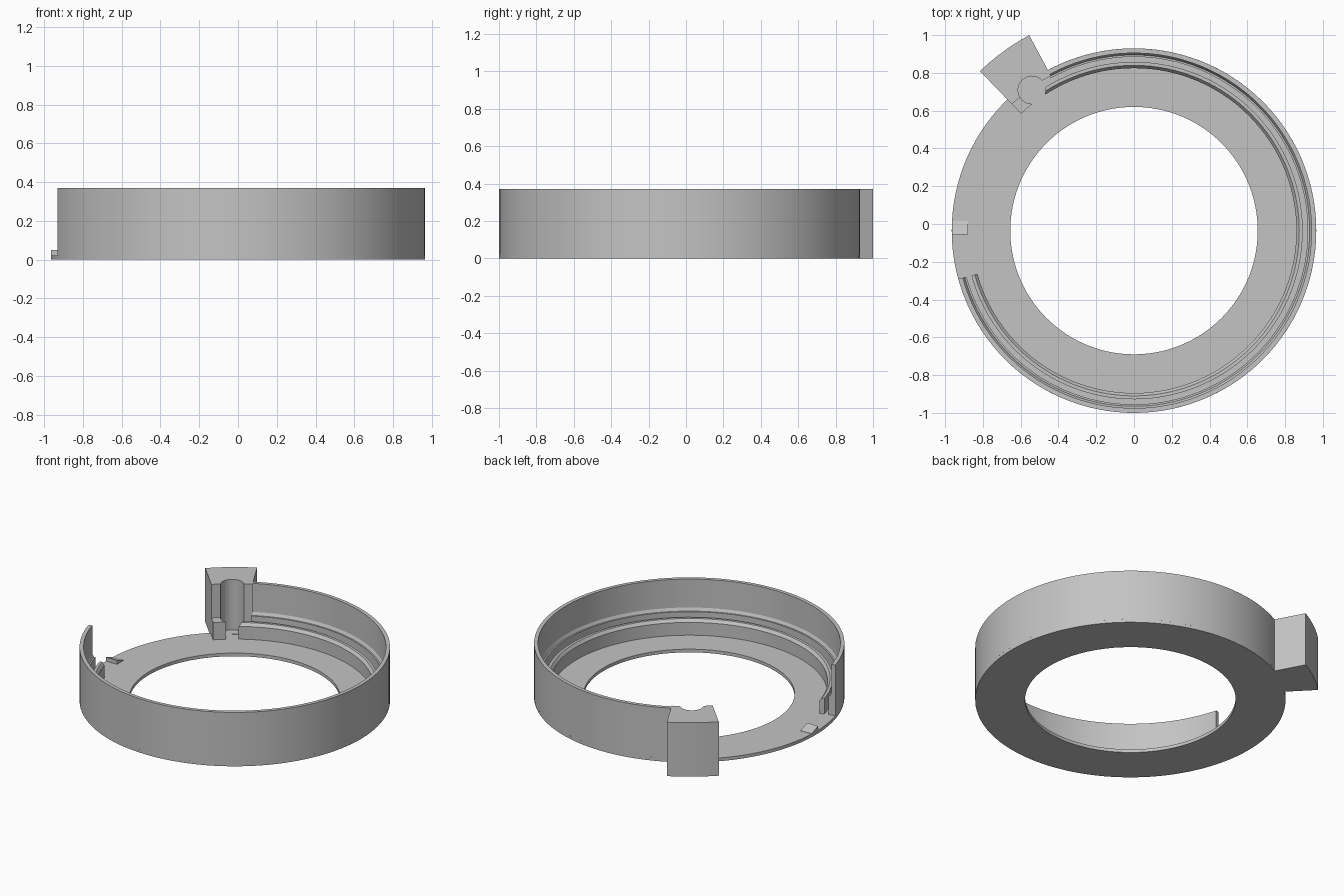
import bpy, bmesh, math
from mathutils import Vector

if "Cube" in bpy.data.objects:
    bpy.data.objects.remove(bpy.data.objects["Cube"], do_unlink=True)

CY = -0.035                      # ring axis in y
R_OUT, R_HOLE = 0.965, 0.655
FLOOR, TOP = 0.022, 0.37
WALL_START, WALL_END = -164.6, 118.6
BLOCK_START, BLOCK_END, BORE = 118.2, 134.0, 126.0

grey = bpy.data.materials.new("plain_grey")
grey.use_nodes = True
grey.diffuse_color = (0.55, 0.55, 0.55, 1)
grey.node_tree.nodes["Principled BSDF"].inputs["Base Color"].default_value = (0.55, 0.55, 0.55, 1)


def finish(name, bm):
    bmesh.ops.recalc_face_normals(bm, faces=bm.faces)
    mesh = bpy.data.meshes.new(name)
    bm.to_mesh(mesh)
    bm.free()
    mesh.materials.append(grey)
    obj = bpy.data.objects.new(name, mesh)
    bpy.context.collection.objects.link(obj)
    return obj


def polar(r, deg, z):
    a = math.radians(deg)
    return Vector((r * math.cos(a), CY + r * math.sin(a), z))


def sweep(name, profile, start, end):
    """Turn a closed (radius, z) profile about the ring axis."""
    closed = abs(end - start) >= 360
    steps = max(4, round(abs(end - start) / 3))
    bm = bmesh.new()
    rows = [[bm.verts.new(polar(r, start + (end - start) * i / steps, z)) for r, z in profile]
            for i in range(steps if closed else steps + 1)]
    n = len(profile)
    for i in range(steps):
        a, b = rows[i], rows[(i + 1) % len(rows)]
        for j in range(n):
            k = (j + 1) % n
            bm.faces.new((a[j], a[k], b[k], b[j]))
    if not closed:
        bm.faces.new(rows[0])
        bm.faces.new(rows[-1])
    return finish(name, bm)


# Flat annular base
base = sweep("base_ring", [(R_HOLE, 0), (R_OUT, 0), (R_OUT, FLOOR), (R_HOLE, FLOOR)], 0, 360)

# Thin outer wall with a ledge near the bottom
wall = sweep("outer_wall", [(R_OUT, FLOOR), (R_OUT, TOP), (0.94, TOP), (0.94, 0.175),
                            (0.93, 0.155), (0.92, 0.155), (0.92, FLOOR)], WALL_START, WALL_END)

# Inner rail, separated from the wall by a groove
rail_profile = [(0.893, FLOOR), (0.893, 0.13), (0.875, 0.13), (0.86, 0.11), (0.86, FLOOR)]
rail = sweep("inner_rail", rail_profile, WALL_START, BORE)

# Projecting block on the rim and its low inner foot
block = sweep("rim_block", [(0.93, FLOOR), (0.96, FLOOR), (0.96, 0), (1.174, 0),
                            (1.174, TOP), (0.93, TOP)], BLOCK_START, BLOCK_END)
foot = sweep("block_foot", [(0.86, FLOOR), (0.935, FLOOR), (0.935, 0.14), (0.86, 0.14)],
             BORE, BLOCK_END)

# Round vertical bore through the block, rail and foot
bm = bmesh.new()
bmesh.ops.create_cone(bm, cap_ends=True, segments=40, radius1=0.073, radius2=0.073, depth=0.6)
bmesh.ops.translate(bm, verts=bm.verts, vec=polar(0.92, BORE, FLOOR + 0.302))
cutter = finish("bore_cutter", bm)
cutter.hide_render = True
cutter.hide_set(True)
for obj in (block, foot, rail):
    cut = obj.modifiers.new("bore", 'BOOLEAN')
    cut.operation = 'DIFFERENCE'
    cut.solver = 'EXACT'
    cut.object = cutter

# Small ramped stop on the open side
bm = bmesh.new()
ends = []
for x in (-0.964, -0.88):
    ends.append([bm.verts.new((x, y, z)) for y, z in
                 ((-0.055, 0.01), (0.015, 0.01), (0.015, FLOOR + 0.002), (-0.055, 0.05))])
for j in range(4):
    k = (j + 1) % 4
    bm.faces.new((ends[0][j], ends[0][k], ends[1][k], ends[1][j]))
for loop in ends:
    bm.faces.new(loop)
finish("ramp_stop", bm)

# Smooth the curved sides and keep the edges crisp
bpy.ops.object.select_all(action='DESELECT')
for obj in (base, wall, rail, block, foot, cutter):
    if obj is not cutter:
        obj.select_set(True)
bpy.context.view_layer.objects.active = base
bpy.ops.object.shade_smooth_by_angle(angle=math.radians(25))
